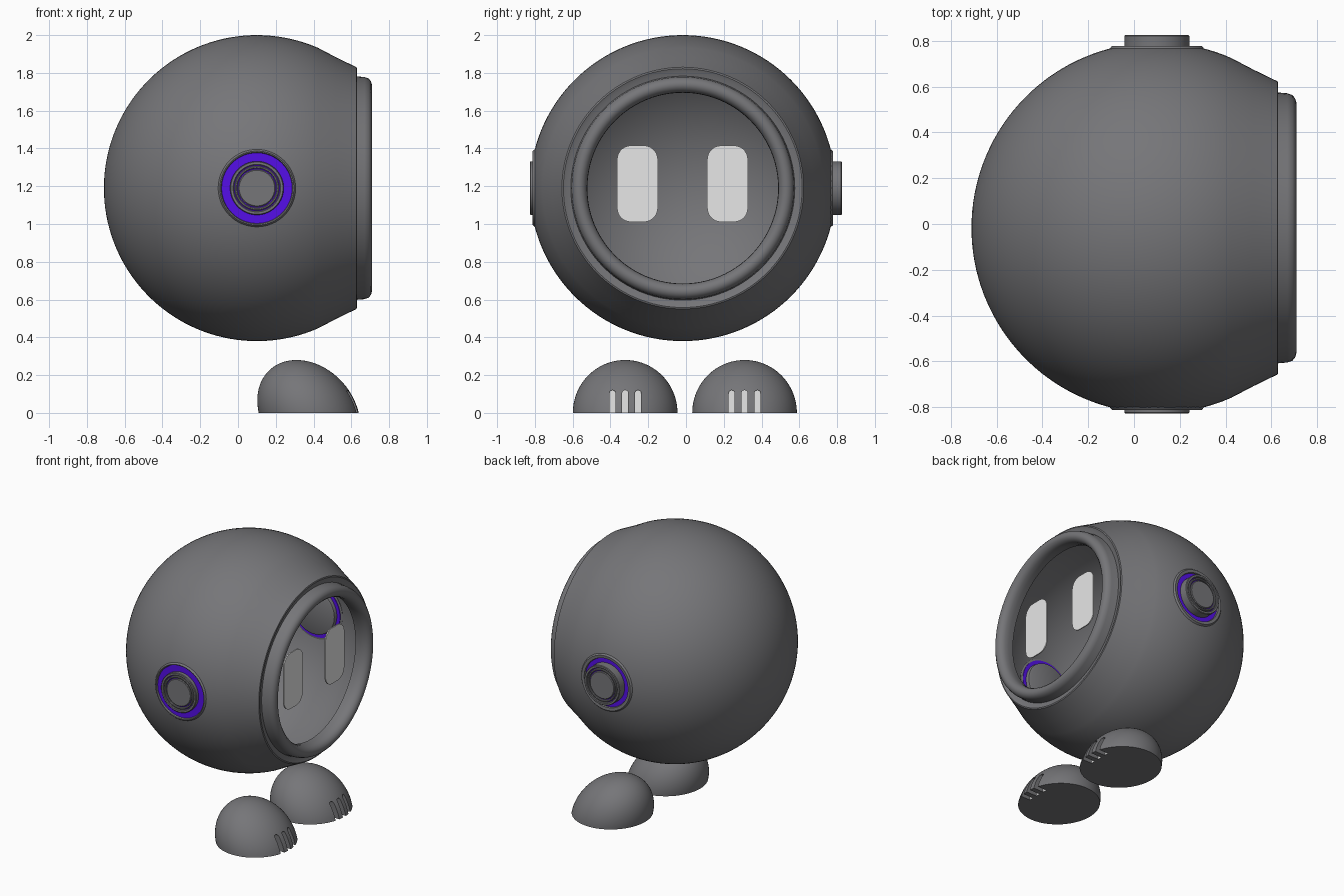
import bpy, bmesh, math
from mathutils import Matrix, Vector

cube = bpy.data.objects.get("Cube")
if cube:
    bpy.data.objects.remove(cube)


def material(name, color):
    m = bpy.data.materials.new(name)
    m.use_nodes = True
    m.diffuse_color = (*color, 1)
    m.node_tree.nodes["Principled BSDF"].inputs["Base Color"].default_value = (*color, 1)
    return m


GREY = material("dark grey", (0.18, 0.18, 0.19))
PURPLE = material("purple", (0.1, 0.005, 0.9))
WHITE = material("white", (0.95, 0.95, 0.95))
CENTER = Vector((0.1, -0.017, 1.19))
R = 0.81
parts = []


def finish(name, bm, *mats, normals=True):
    if normals:
        bmesh.ops.recalc_face_normals(bm, faces=bm.faces)
    mesh = bpy.data.meshes.new(name)
    bm.to_mesh(mesh)
    bm.free()
    for m in mats:
        mesh.materials.append(m)
    obj = bpy.data.objects.new(name, mesh)
    bpy.context.collection.objects.link(obj)
    parts.append(obj)
    return obj


def lathe(profile, axis, steps=96, closed=False):
    """Spin (height, radius) points about an axis through the head centre."""
    bm = bmesh.new()
    axis = Vector(axis)
    up = Vector((0, 0, 1))
    vs = [bm.verts.new(CENTER + axis * h + up * r) for h, r in profile]
    pairs = list(zip(vs, vs[1:])) + ([(vs[-1], vs[0])] if closed else [])
    edges = [bm.edges.new(p) for p in pairs]
    bmesh.ops.spin(bm, geom=vs + edges, cent=CENTER, axis=axis,
                   angle=math.tau, steps=steps)
    bmesh.ops.remove_doubles(bm, verts=bm.verts, dist=1e-4)
    return bm


def plate(bm, size, loc, radius):
    """Box whose edges along x are rounded."""
    new = bmesh.ops.create_cube(bm, size=1, matrix=Matrix.Translation(loc) @ Matrix.Diagonal((*size, 1)))
    edges = {e for v in new["verts"] for e in v.link_edges
             if abs(e.verts[0].co.x - e.verts[1].co.x) > 1e-4}
    bmesh.ops.bevel(bm, geom=list(edges), offset=radius, segments=7,
                    profile=0.5, affect="EDGES")


# Head shell: sphere running into a short cone and a folded rim
arc = [(-R * math.cos(a), R * math.sin(a))
       for a in (math.radians(113.5) * i / 44 for i in range(45))]
head_bm = lathe(arc + [(0.42, 0.692), (0.527, 0.64), (0.53, 0.632), (0.522, 0.615), (0.515, 0.58)],
                (1, 0, 0), 128)
for side in (-1, 1):
    bmesh.ops.bisect_plane(head_bm, geom=head_bm.verts[:] + head_bm.edges[:] + head_bm.faces[:],
                           plane_co=CENTER + Vector((0, side * 0.785, 0)),
                           plane_no=(0, side, 0), clear_outer=True)
finish("head_shell", head_bm, GREY)

# Visor frame: rounded tube around the open face
finish("visor_frame", lathe([
    (0.50, 0.60), (0.52, 0.592), (0.57, 0.588), (0.592, 0.58), (0.604, 0.565),
    (0.609, 0.548), (0.604, 0.53), (0.59, 0.515), (0.57, 0.507), (0.54, 0.505),
    (0.50, 0.51)], (1, 0, 0), closed=True), GREY)

# Eyes
for name, y in (("right_eye", -0.257), ("left_eye", 0.22)):
    bm = bmesh.new()
    plate(bm, (0.008, 0.216, 0.405), (0.622, y, 1.213), 0.075)
    finish(name, bm, WHITE)

# Ears: rim, glowing disc, ringed button and inner housing
for side, label, top, glow in ((-1, "right", 0.81, 0.186), (1, "left", 0.842, 0.172)):
    def ear(part, profile, mat, closed=False):
        finish(label + "_ear_" + part, lathe(profile, (0, side, 0), 64, closed), mat)

    def ring(part, inner, outer):
        b = 0.004
        ear(part, [(0.775, inner), (top - b, inner), (top, inner + b), (top, outer - b),
                   (top - b, outer), (0.775, outer)], GREY, True)

    ear("rim", [(0.775, 0.21), (0.787, 0.203), (0.795, 0.196), (0.793, glow + 0.004),
                (0.78, glow), (0.77, glow)], GREY, True)
    ear("light", [(0.768, 0), (0.768, 0.195), (0.782, 0.195), (0.782, 0)], PURPLE)
    ring("outer_ring", 0.122, 0.142)
    ring("middle_ring", 0.104, 0.118)
    ear("core", [(0.775, 0.099), (top - 0.006, 0.099), (top - 0.002, 0.094),
                 (top - 0.002, 0)], GREY)
    ear("groove_light", [(0.775, 0.13), (top - 0.012, 0.13), (top - 0.012, 0)], PURPLE)
    ear("housing", [(0.77, 0.17), (0.745, 0.165), (0.74, 0.155), (0.74, 0)], GREY)

# Feet: half ellipsoids leaning back, with three toe slots cut in the front
for name, y in (("right_foot", -0.322), ("left_foot", 0.31)):
    bm = bmesh.new()
    bmesh.ops.create_uvsphere(bm, u_segments=64, v_segments=48, radius=1)
    cut = bmesh.ops.bisect_plane(bm, geom=bm.verts[:] + bm.edges[:] + bm.faces[:],
                                 plane_co=(0, 0, 0), plane_no=(0, 0, -1), clear_outer=True)
    rim = [e for e in bm.edges if e.is_boundary]
    bmesh.ops.contextual_create(bm, geom=rim)
    for v in bm.verts:
        c = v.co.copy()
        v.co = (0.375 + 0.265 * c.x - 0.065 * c.z, y + 0.277 * c.y, 0.28 * c.z)
    foot = finish(name, bm, GREY, WHITE)

    bm = bmesh.new()
    for i in (-1, 0, 1):
        plate(bm, (0.16, 0.032, 0.22), (0.635, y + i * 0.068, 0.01), 0.0145)
    bmesh.ops.recalc_face_normals(bm, faces=bm.faces)
    for f in bm.faces:
        f.material_index = 1 if f.normal.x < -0.9 else 0
    cutter = finish("toe_slot_cutter", bm, GREY, WHITE)
    cutter.hide_render = True
    mod = foot.modifiers.new("toe_slots", "BOOLEAN")
    mod.operation = "DIFFERENCE"
    mod.solver = "EXACT"
    mod.object = cutter
    bpy.context.view_layer.objects.active = foot
    bpy.ops.object.modifier_apply(modifier=mod.name)
    parts.remove(cutter)
    bpy.data.objects.remove(cutter)

# Smooth shading with sharp creases kept
bpy.ops.object.select_all(action="DESELECT")
for obj in parts:
    obj.select_set(True)
bpy.context.view_layer.objects.active = parts[0]
bpy.ops.object.shade_smooth_by_angle(angle=math.radians(35))
